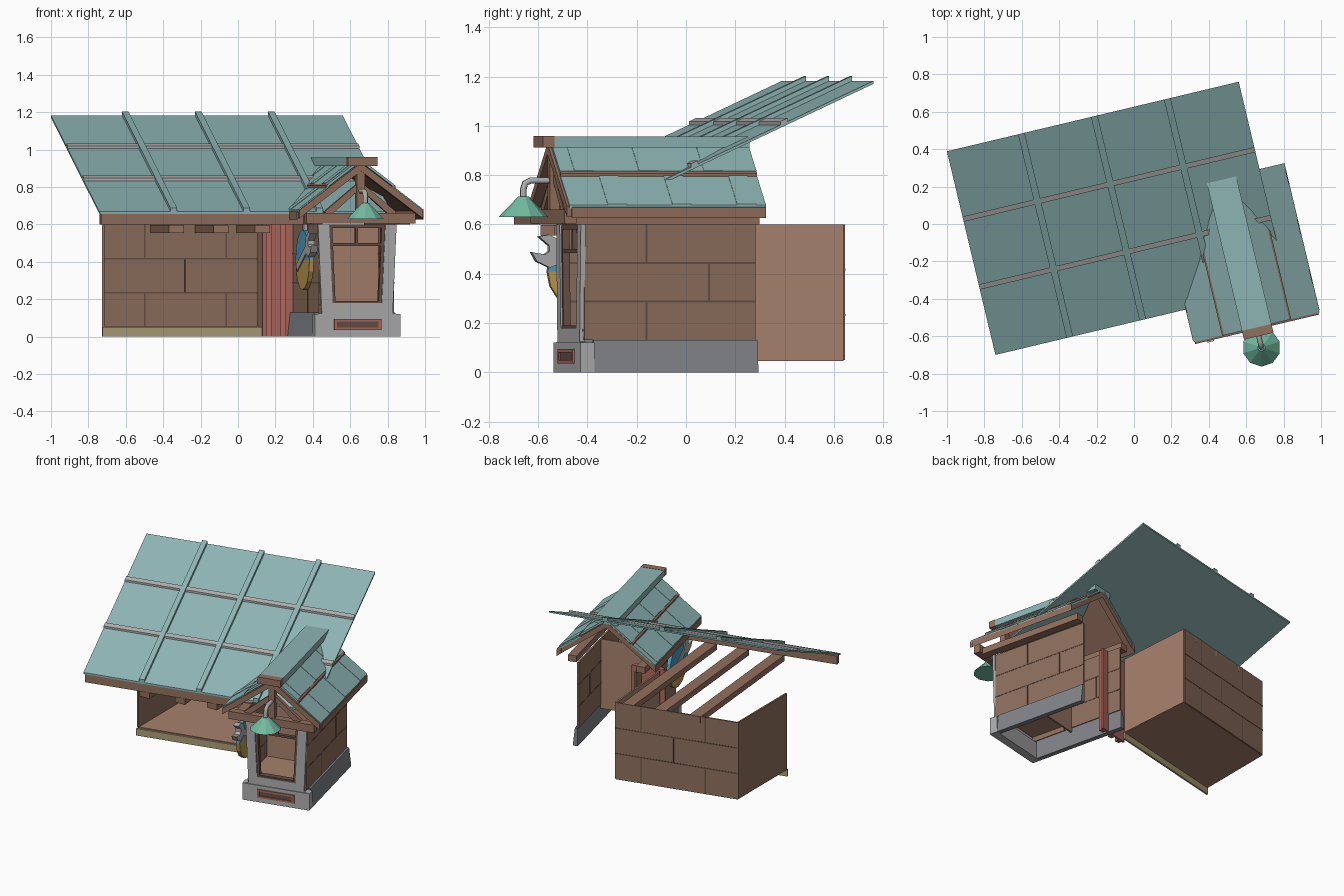
import bpy, bmesh, math
from mathutils import Vector as V, Matrix

if "Cube" in bpy.data.objects:
    bpy.data.objects.remove(bpy.data.objects["Cube"])

TURN = Matrix.Rotation(math.radians(13.4), 4, 'Z')   # the roofs and hut are turned on the plot
WORLD = Matrix.Identity(4)

def material(name, r, g, b):
    m = bpy.data.materials.new(name)
    m.diffuse_color = (r, g, b, 1)
    m.use_nodes = True
    m.node_tree.nodes["Principled BSDF"].inputs["Base Color"].default_value = m.diffuse_color
    return m

TEAL = material("teal_sheet", .27, .46, .46)
BRICK = material("brick", .27, .16, .11)
JOINT = material("joint", .13, .08, .06)
WOOD = material("wood", .29, .16, .11)
PLAIN = material("plain_wall", .38, .22, .15)
RED = material("red_paint", .42, .14, .11)
KHAKI = material("khaki", .42, .34, .19)
GREEN = material("lamp_green", .17, .50, .36)
BLUE = material("blue", .08, .33, .52)
GOLD = material("gold", .52, .32, .08)
DARK = material("dark_stone", .22, .23, .25)
STONE = material("stone", .42, .42, .42)

def prism(name, pts, vec, mat=None, M=TURN):
    """Extrude a planar outline along a vector."""
    bm = bmesh.new()
    a = [bm.verts.new(V(p)) for p in pts]
    b = [bm.verts.new(V(p) + V(vec)) for p in pts]
    n = len(pts)
    bm.faces.new(a)
    bm.faces.new(b[::-1])
    for i in range(n):
        j = (i + 1) % n
        bm.faces.new((a[j], a[i], b[i], b[j]))
    bmesh.ops.recalc_face_normals(bm, faces=bm.faces)
    me = bpy.data.meshes.new(name)
    bm.to_mesh(me)
    bm.free()
    ob = bpy.data.objects.new(name, me)
    bpy.context.collection.objects.link(ob)
    ob.matrix_world = M
    if mat:
        me.materials.append(mat)
    return ob

def box(name, x0, x1, y0, y1, z0, z1, mat=None, M=TURN):
    return prism(name, [(x0, y0, z0), (x1, y0, z0), (x1, y1, z0), (x0, y1, z0)], (0, 0, z1 - z0), mat, M)

def wall(name, p, q, z0, z1, mat, M=TURN, rows=0, brick=.5, t=.012):
    """Thin upright wall from p to q, with optional brick joints on both sides."""
    p, q = V((*p, 0)), V((*q, 0))
    d = (q - p).normalized()
    nrm = V((-d.y, d.x, 0))
    def strip(nm, s0, s1, a, b, th, m):
        c = [p + d * s0 - nrm * th / 2, p + d * s1 - nrm * th / 2]
        prism(nm, [(*c[0].xy, a), (*c[1].xy, a), (*c[1].xy, b), (*c[0].xy, b)], nrm * th, m, M)
    L, h = (q - p).length, (z1 - z0) / max(rows, 1)
    strip(name, 0, L, z0, z1, t, mat)
    for r in range(rows):
        if r:
            strip(name + "_course", 0, L, z0 + r * h - .004, z0 + r * h + .004, t + .003, JOINT)
        s = brick * (.5 if r % 2 == 0 else 1)
        while s < L - .03:
            strip(name + "_joint", s - .004, s + .004, z0 + r * h, z0 + r * h + h, t + .003, JOINT)
            s += brick

# --- Open workshop: skewed box, open at front and top ---
BL, BR, FR, FL = (-.72, .44), (.11, .64), (.15, .09), (-.72, -.11)
wall("workshop_back", BL, BR, .05, .6, BRICK, WORLD, 3, .45)
wall("workshop_left", FL, BL, .05, .6, BRICK, WORLD)
wall("workshop_right", FR, BR, .05, .6, PLAIN, WORLD)
prism("workshop_floor", [(*c, .045) for c in (BL, BR, FR, FL)], (0, 0, .012), PLAIN, WORLD)
wall("front_sill", (-.725, -.12), (.16, .09), 0, .05, KHAKI, WORLD)
for x in (-.38, -.14, .08):
    y = .238 * x
    prism("rafter", [(x + .05 - .04, y - .5, .555), (x + .05 + .04, y - .5, .555),
                     (x - .05 + .04, y + .6, .555), (x - .05 - .04, y + .6, .555)], (0, 0, .042), WOOD, WORLD)

# --- Large lean-to roof ---
U0, U1, V0, V1, SL = -.883, .721, -.509, .61, .46
zr = lambda v: .662 + (v - V0) * SL
def slope(name, u0, u1, v0, v1, lo, hi, mat):
    prism(name, [(u0, v0, zr(v0) + lo), (u0, v1, zr(v1) + lo), (u0, v1, zr(v1) + hi), (u0, v0, zr(v0) + hi)],
          (u1 - u0, 0, 0), mat)
slope("big_roof_sheet", U0, U1, V0, V1, -.006, .006, TEAL)
for i in (1, 2, 3):
    u = U0 + (U1 - U0) * (i / 4 + .005)
    slope("roof_rib", u - .018, u + .018, V0, V1, .004, .026, TEAL)
for i in (1, 2):
    v = V0 + (V1 - V0) * i / 3
    slope("roof_batten", U0, U1, v - .014, v + .014, .004, .02, STONE)
box("big_roof_fascia", U0 + .01, .3, V0, V0 + .035, .6, .66, WOOD)

# --- Red door between workshop and hut ---
wall("red_door", (.13, .05), (.36, .105), 0, .6, RED, WORLD)
for x in (.165, .24, .335):
    box("door_post", x - .016, x + .016, x * .24 - .015, x * .24 + .02, 0, .6, RED, WORLD)

# --- Hut: plinth, side walls, stone front ---
C = .51
for s in (-1, 1):
    wall("hut_side", (C + s * .2, -.595), (C + s * .2, .12), .13, .6, BRICK, TURN, 3, .52)
    side = C + s * .2
    prism("side_plinth", [(side, -.56, .13), (side, -.56, 0), (side + s * .035, -.56, 0), (side + s * .02, -.56, .13)],
          (0, .685, 0), DARK)
    box("wall_plate", C + s * .24 - .03, C + s * .24 + .03, -.69, .12, .6, .645, WOOD)
wall("inner_panel", (C - .2, -.28), (C + .2, -.28), .1, .6, PLAIN)
box("hut_floor", C - .2, C + .2, -.6, -.28, .165, .175, PLAIN)
front = [(-.235, 0), (.235, 0), (.225, .12), (.195, .125), (.216, .6), (.155, .6), (.135, .18),
         (-.135, .18), (-.155, .6), (-.216, .6), (-.195, .125), (-.225, .12)]
prism("stone_front", [(C + x, -.612, z) for x, z in front], (0, .02, 0), STONE)
box("front_plinth", C - .235, C + .235, -.618, -.56, 0, .12, STONE)

# --- Window frame ---
for s in (-1, 1):
    prism("window_jamb", [(C + s * a, -.605, z) for a, z in ((.155, .6), (.135, .18), (.118, .18), (.137, .6))],
          (0, .03, 0), JOINT)
box("window_sill", C - .14, C + .14, -.606, -.565, .17, .19, JOINT)
box("window_bar", C - .148, C + .148, -.6, -.575, .485, .5, JOINT)
box("window_head", C - .155, C + .155, -.604, -.574, .58, .6, JOINT)
box("window_mullion", C - .008, C + .008, -.598, -.578, .49, .59, JOINT)

# --- Red vent in plinth ---
box("vent_back", C - .12, C + .12, -.62, -.6, .04, .09, JOINT)
for z in (.035, .08):
    box("vent_rail", C - .13, C + .13, -.626, -.6, z, z + .014, RED)
for s in (-1, 1):
    box("vent_end", C + s * .122 - .008, C + s * .122 + .008, -.626, -.6, .035, .094, RED)

# --- Hut roof ---
zs = lambda t: .945 - .745 * t
def pitched(name, s, t0, t1, v0, v1, lo, hi, mat):
    prism(name, [(C + s * t0, v0, zs(t0) + lo), (C + s * t1, v0, zs(t1) + lo),
                 (C + s * t1, v0, zs(t1) + hi), (C + s * t0, v0, zs(t0) + hi)], (0, v1 - v0, 0), mat)
for s in (-1, 1):
    pitched("hut_ceiling", s, 0, .335, -.66, .12, -.04, -.022, WOOD)
    for t0, t1, h in ((.02, .18, .006), (.175, .345, -.008)):
        pitched("hut_roof_row", s, t0, t1, -.69, .13, h - .016, h, TEAL)
        for k in range(3):
            v = -.63 + k * .27 + (.1 if t0 > .1 else 0)
            pitched("roof_patch", s, t0, t1, v, v + .08, h - .002, h + .003, TEAL)
    pitched("row_edge", s, .176, .19, -.69, .13, -.018, .004, WOOD)
    pitched("eave_board", s, .315, .348, -.68, .13, -.06, -.016, WOOD)
    for v in (-.7, .085):
        pitched("gable_rafter", s, 0, .34, v, v + .04, -.06, -.016, WOOD)
    prism("gable_brace", [(C + s * a, -.68, z) for a, z in ((0, .79), (0, .83), (.2, .665), (.16, .65))],
          (0, .03, 0), WOOD)
box("gable_tie", C - .3, C + .3, -.7, -.65, .605, .66, WOOD)
box("king_post", C - .022, C + .022, -.695, -.655, .65, .91, WOOD)
box("ridge_cap", C - .081, C + .081, -.69, .125, .912, .958, TEAL)
box("ridge_beam", C - .081, C + .081, -.738, -.69, .912, .96, WOOD)

# --- Lamp on bent pipe ---
cu = bpy.data.curves.new("lamp_pipe", 'CURVE')
cu.dimensions = '3D'
cu.bevel_depth, cu.bevel_resolution = .014, 1
sp = cu.splines.new('POLY')
path = [(C, -.67, .778), (C, -.77, .778), (C, -.793, .768), (C, -.8, .745), (C, -.8, .69)]
sp.points.add(len(path) - 1)
for pt, p in zip(sp.points, path):
    pt.co = (*p, 1)
cu.materials.append(STONE)
pipe = bpy.data.objects.new("lamp_pipe", cu)
bpy.context.collection.objects.link(pipe)
pipe.matrix_world = TURN
bpy.ops.mesh.primitive_cone_add(vertices=10, radius1=.102, radius2=.02, depth=.085,
                                end_fill_type='TRIFAN', location=TURN @ V((C, -.8, .672)))
lamp = bpy.context.object
lamp.name = "lamp_shade"
lamp.data.materials.append(GREEN)

# --- Hanging sign: two-tone disc with spanner ---
SU, SV, SZ, R = .24, -.48, .41, .16
def arc(a0, a1, r, n):
    return [(SU, SV + r * math.cos(math.radians(a0 + (a1 - a0) * i / n)),
             SZ + r * math.sin(math.radians(a0 + (a1 - a0) * i / n))) for i in range(n + 1)]
prism("sign_upper", arc(0, 180, R, 8), (.025, 0, 0), BLUE)
prism("sign_lower", arc(180, 360, R, 8), (.025, 0, 0), GOLD)
box("sign_hanger", SU + .005, SU + .025, SV - .015, SV + .015, .55, .66, STONE)
spanner = [(-.13, -.02), (.1, -.02), (.14, -.06), (.2, -.06), (.235, -.035), (.18, -.02), (.17, 0),
           (.18, .02), (.235, .035), (.2, .06), (.14, .06), (.1, .02), (-.13, .02)]
ca, sa = math.cos(math.radians(155)), math.sin(math.radians(155))
prism("spanner", [(SU - .006, SV + a * ca - b * sa, SZ + .01 + a * sa + b * ca) for a, b in spanner],
      (.037, 0, 0), STONE)
